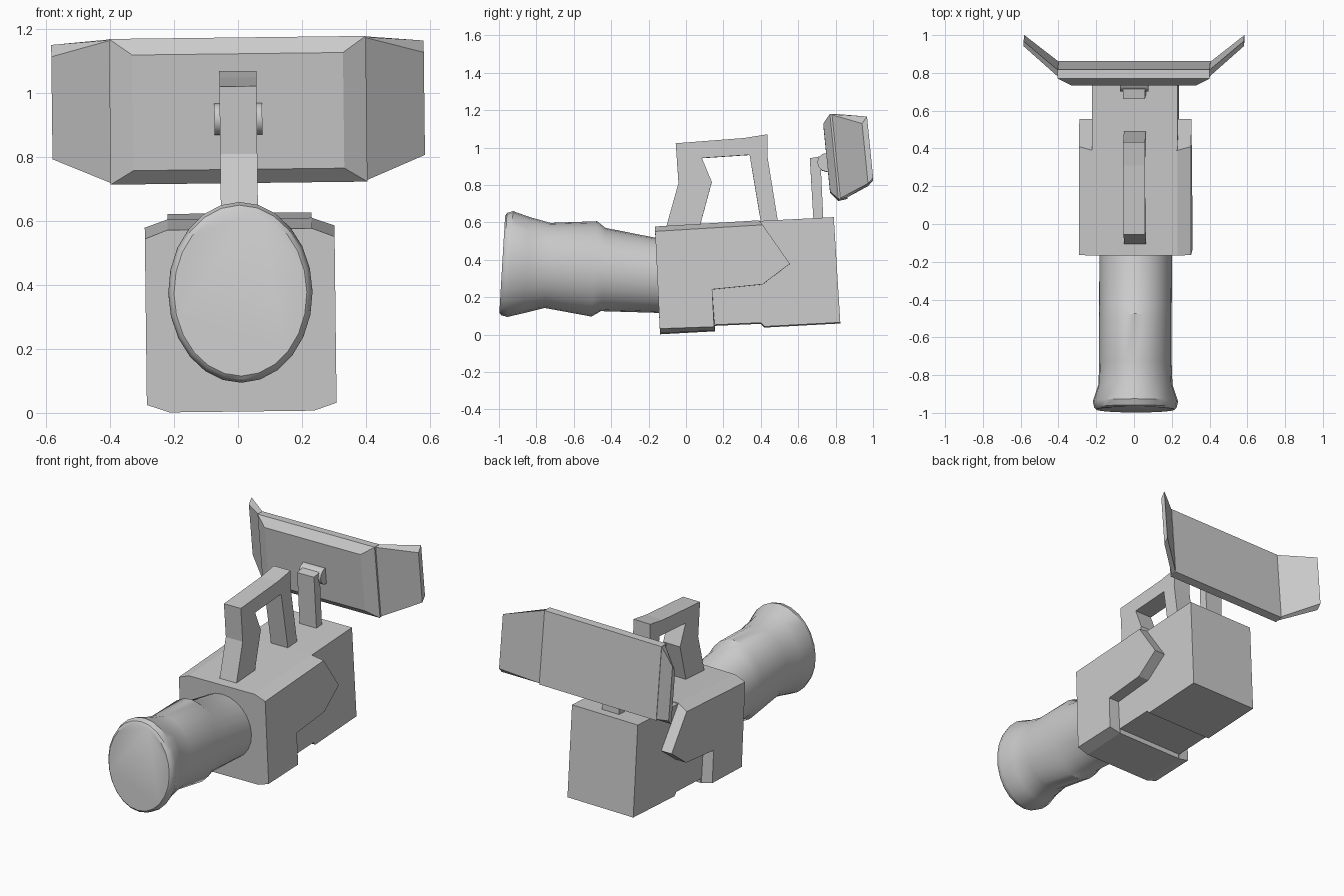
import bpy, bmesh
from math import sin, cos, tau
from mathutils import Matrix

# The whole model leans very slightly sideways
ROLL = Matrix.Translation((0.012, 0, 0)) @ Matrix.Rotation(-0.012, 4, 'Y')


def loft(name, rings, smooth=False):
    """Skin a list of equal-length point rings and cap both ends."""
    bm = bmesh.new()
    vs = [[bm.verts.new(ROLL @ Matrix.Translation(p).translation) for p in r] for r in rings]
    n = len(rings[0])
    for a, b in zip(vs, vs[1:]):
        for i in range(n):
            j = (i + 1) % n
            bm.faces.new((a[i], a[j], b[j], b[i]))
    bm.faces.new(vs[0])
    bm.faces.new(vs[-1])
    bmesh.ops.recalc_face_normals(bm, faces=bm.faces)
    me = bpy.data.meshes.new(name)
    bm.to_mesh(me)
    bm.free()
    ob = bpy.data.objects.new(name, me)
    bpy.context.collection.objects.link(ob)
    if smooth:
        bpy.context.view_layer.objects.active = ob
        ob.select_set(True)
        bpy.ops.object.shade_smooth_by_angle(angle=0.6)
        ob.select_set(False)
    return ob


def side(x, profile):
    return [(x, y, z) for y, z in profile]


def extrude(name, half, profile, smooth=False):
    return loft(name, [side(-half, profile), side(half, profile)], smooth)


# Rear body block
extrude("body_core", 0.226, [
    (-0.10, 0.57), (0.40, 0.605), (0.79, 0.625), (0.825, 0.062),
    (0.42, 0.04), (0.40, 0.06), (0.17, 0.05), (-0.10, 0.04)])

# Front shell with arrow-shaped sides and chamfered long edges
outer = [(-0.165, 0.548), (0.41, 0.583), (0.555, 0.375), (0.41, 0.265),
         (0.14, 0.238), (0.15, 0.038), (-0.14, 0.028)]
inner = [(-0.166, 0.575), (0.39, 0.608), (0.555, 0.375), (0.41, 0.265),
         (0.14, 0.238), (0.155, 0.02), (-0.138, 0.004)]
low = [(-0.166, 0.575), (0.39, 0.608), (0.39, 0.375), (0.30, 0.265),
       (0.155, 0.238), (0.155, 0.02), (-0.138, 0.004)]
loft("body_shell", [side(-0.297, outer), side(-0.226, inner), side(-0.22, low),
                    side(0.22, low), side(0.226, inner), side(0.297, outer)])

# Oval lens barrel: top (y, z), bottom (y, z), half width of each section
sections = [
    (-0.967, 0.635, -0.998, 0.115, 0.208),
    (-0.957, 0.650, -0.988, 0.103, 0.218),
    (-0.925, 0.660, -0.955, 0.094, 0.226),
    (-0.835, 0.628, -0.865, 0.115, 0.196),
    (-0.725, 0.597, -0.755, 0.142, 0.192),
    (-0.475, 0.606, -0.505, 0.096, 0.192),
    (-0.430, 0.570, -0.455, 0.125, 0.192),
    (-0.100, 0.505, -0.120, 0.115, 0.192)]
rings = []
for ty, tz, by, bz, hx in sections:
    rings.append([(hx * sin(a), (ty + by) / 2 + (ty - by) / 2 * cos(a),
                   (tz + bz) / 2 + (tz - bz) / 2 * cos(a))
                  for a in (tau * i / 24 for i in range(24))])
loft("lens_barrel", rings, smooth=True)

# Carrying handle
extrude("handle", 0.058, [
    (-0.110, 0.56), (-0.04, 0.81), (-0.055, 1.022), (0.31, 1.05), (0.435, 1.07),
    (0.435, 0.955), (0.492, 0.60), (0.402, 0.59), (0.34, 0.96), (0.085, 0.943),
    (0.138, 0.815), (0.072, 0.57)])

# Screen post and hinge
extrude("screen_post", 0.058, [(0.682, 0.60), (0.662, 0.942), (0.718, 0.952), (0.735, 0.60)])
extrude("screen_hinge", 0.075, [
    (0.752 + 0.05 * cos(tau * i / 12), 0.92 + 0.05 * sin(tau * i / 12)) for i in range(12)], True)


# Screen in its own tilted frame: x across, u depth, v height
def tilted(x, u, v):
    return (x, 0.752 + u - 0.1 * v, 0.948 + v + 0.1 * (u - 0.05))


def rect(hx, u, hv):
    return [tilted(sx * hx, u, sz * hv) for sx, sz in ((-1, -1), (1, -1), (1, 1), (-1, 1))]


loft("screen_panel", [rect(0.33, 0, 0.181), rect(0.402, 0.04, 0.228), rect(0.402, 0.088, 0.222)])

# Angled side flaps
for s, label in ((-1, "left"), (1, "right")):
    loft("screen_flap_" + label, [
        [tilted(s * 0.395, 0.045, -0.226), tilted(s * 0.395, 0.045, 0.224),
         tilted(s * 0.402, 0.086, 0.222), tilted(s * 0.402, 0.086, -0.215)],
        [tilted(s * 0.583, 0.205, -0.163), tilted(s * 0.583, 0.205, 0.158),
         tilted(s * 0.583, 0.235, 0.192), tilted(s * 0.583, 0.235, -0.135)]])
